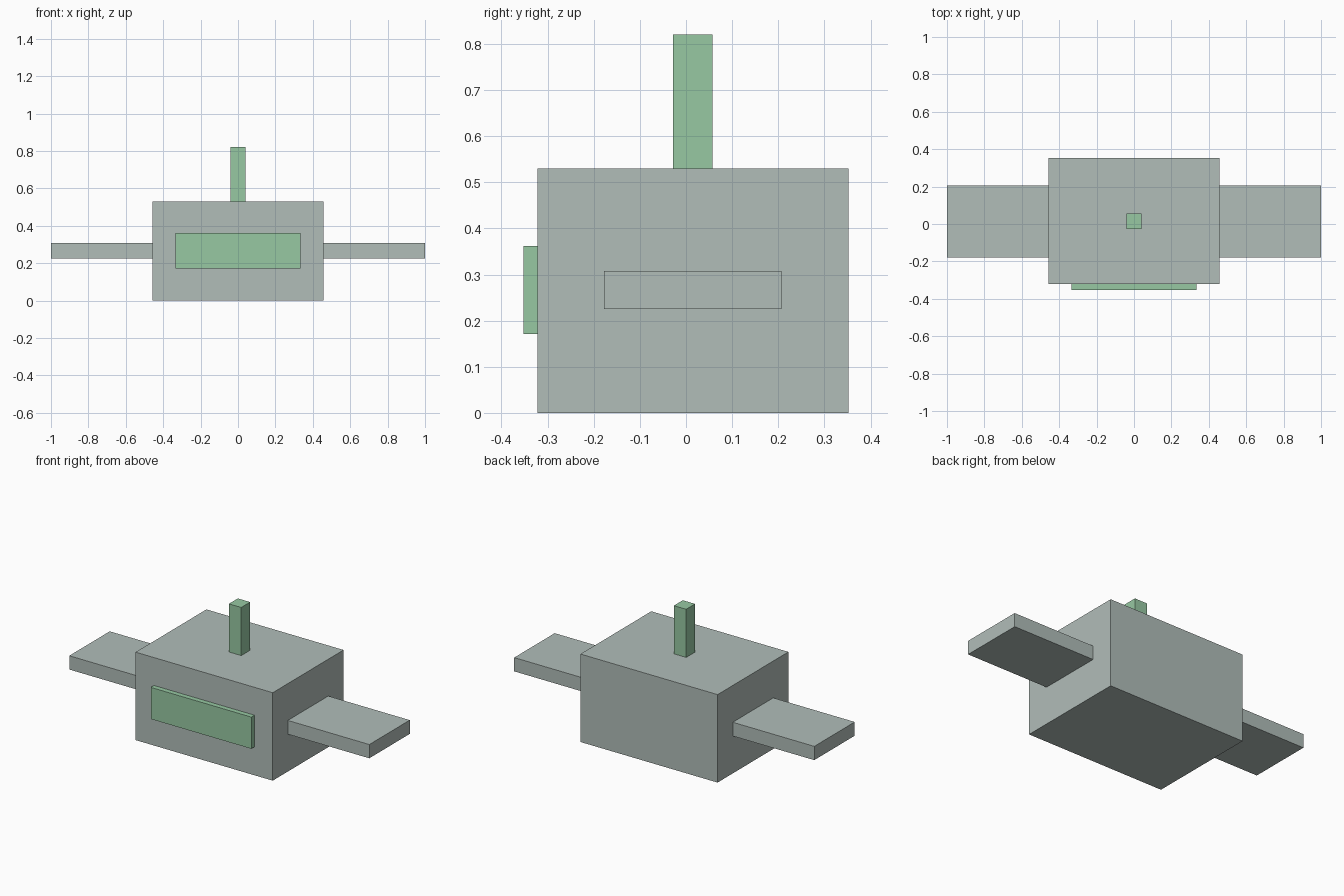
import bpy

if "Cube" in bpy.data.objects:
    bpy.data.objects.remove(bpy.data.objects["Cube"])


def material(name, color):
    m = bpy.data.materials.new(name)
    m.diffuse_color = (*color, 1.0)
    m.use_nodes = True
    m.node_tree.nodes["Principled BSDF"].inputs["Base Color"].default_value = m.diffuse_color
    return m


grey = material("pale_grey", (0.44, 0.51, 0.485))
green = material("soft_green", (0.31, 0.58, 0.365))


def box(name, xs, ys, zs, mat):
    """Axis-aligned box given its extent on each axis."""
    spans = (xs, ys, zs)
    bpy.ops.mesh.primitive_cube_add(size=1, location=[(a + b) / 2 for a, b in spans])
    ob = bpy.context.object
    ob.name = name
    ob.scale = [b - a for a, b in spans]
    bpy.ops.object.transform_apply(location=False, rotation=False, scale=True)
    ob.data.materials.append(mat)
    return ob


# Main body
box("body", (-0.457, 0.457), (-0.322, 0.352), (0.0, 0.53), grey)

# Flat side arms, one on each side
for side, xs in (("left", (-1.0, -0.457)), ("right", (0.457, 1.0))):
    box(side + "_arm", xs, (-0.178, 0.207), (0.225, 0.308), grey)

# Raised front panel
box("front_panel", (-0.335, 0.335), (-0.352, -0.322), (0.171, 0.362), green)

# Mast on the roof
box("mast", (-0.041, 0.041), (-0.028, 0.057), (0.53, 0.82), green)
